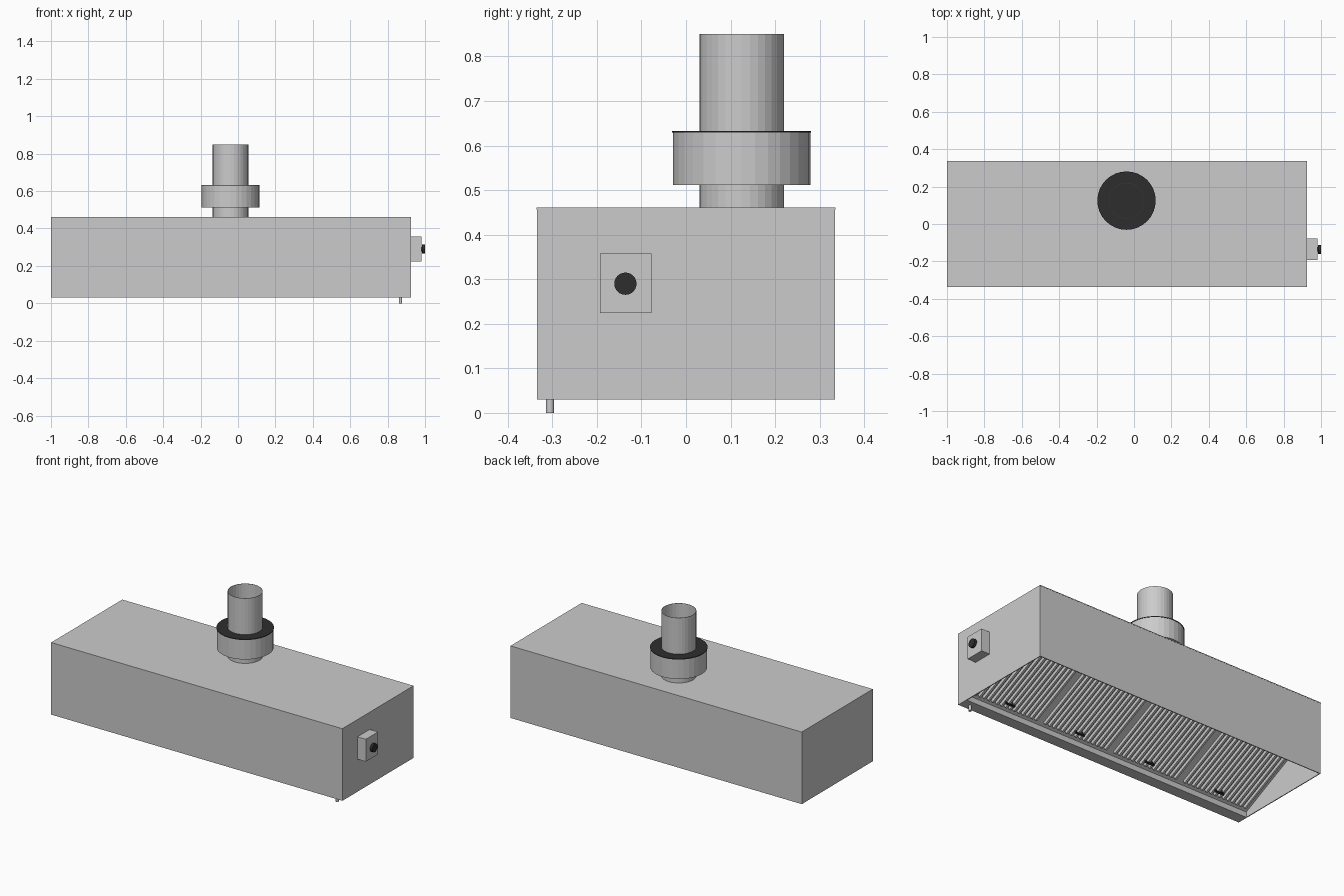
import bpy, bmesh, math
from mathutils import Matrix, Vector

if "Cube" in bpy.data.objects:
    bpy.data.objects.remove(bpy.data.objects["Cube"])


def material(name, value):
    m = bpy.data.materials.new(name)
    m.diffuse_color = (value, value, value, 1)
    m.use_nodes = True
    m.node_tree.nodes["Principled BSDF"].inputs["Base Color"].default_value = m.diffuse_color
    return m


STEEL = material("brushed steel", 0.60)
BLACK = material("black plastic", 0.027)


def finish(name, bm, mat):
    me = bpy.data.meshes.new(name)
    bm.to_mesh(me)
    bm.free()
    me.materials.append(mat)
    ob = bpy.data.objects.new(name, me)
    bpy.context.collection.objects.link(ob)
    return ob


def add_box(bm, lo, hi, transform=Matrix()):
    lo, hi = Vector(lo), Vector(hi)
    m = transform @ Matrix.Translation((lo + hi) / 2) @ Matrix.Diagonal((*(hi - lo), 1))
    bmesh.ops.create_cube(bm, size=1, matrix=m)


def box(name, lo, hi, mat=STEEL, transform=Matrix()):
    bm = bmesh.new()
    add_box(bm, lo, hi, transform)
    return finish(name, bm, mat)


def cylinder(name, start, radius, length, mat=STEEL, axis="Z", sides=32):
    bm = bmesh.new()
    m = Matrix.Translation(start)
    if axis == "X":
        m = m @ Matrix.Rotation(math.pi / 2, 4, "Y")
    m = m @ Matrix.Translation((0, 0, length / 2))
    bmesh.ops.create_cone(bm, cap_ends=True, segments=sides, radius1=radius,
                          radius2=radius, depth=length, matrix=m)
    return finish(name, bm, mat)


def tube(name, centre, z0, z1, outer, inner, mat=STEEL, sides=32):
    bm = bmesh.new()
    rings = []
    for r, z in ((outer, z0), (outer, z1), (inner, z1), (inner, z0)):
        rings.append([bm.verts.new((centre[0] + r * math.cos(math.tau * i / sides),
                                    centre[1] + r * math.sin(math.tau * i / sides), z))
                      for i in range(sides)])
    for k in range(4):
        a, b = rings[k], rings[(k + 1) % 4]
        for i in range(sides):
            j = (i + 1) % sides
            bm.faces.new((a[i], a[j], b[j], b[i]))
    return finish(name, bm, mat)


# Canopy shell, open underneath
X0, X1, Y, Z0, Z1, T = -1.0, 0.925, 0.335, 0.03, 0.457, 0.005
box("front_panel", (X0, -Y, Z0), (X1, -Y + T, Z1))
box("back_panel", (X0, Y - T, Z0), (X1, Y, Z1))
box("left_panel", (X0, -Y + T, Z0), (X0 + T, Y - T, Z1))
box("right_panel", (X1 - T, -Y + T, Z0), (X1, Y - T, Z1))
box("top_panel", (X0, -Y - 0.001, Z1), (X1, Y + 0.001, 0.461))

# Grease gutter along the front and its drain
box("grease_gutter", (X0 + T, -Y + T, Z0), (X1 - T, -0.268, 0.062))
cylinder("drain_pipe", (0.869, -0.305, 0), 0.009, 0.031, sides=16)

# Sloped filter bank: local y runs up the slope, local -z faces the opening
SLOPE = Matrix.Translation((0, -0.268, 0.062)) @ Matrix.Rotation(math.radians(26), 4, "X")
LENGTH = 0.66
box("filter_rack", (X0 + T, 0, 0), (X1 - T, LENGTH, 0.008), transform=SLOPE)

COUNT, BAFFLES, BORDER = 4, 15, 0.018
span = (X1 - X0 - 2 * T) / COUNT
for n in range(COUNT):
    left = X0 + T + n * span
    bm = bmesh.new()
    pitch = (span - 2 * BORDER) / BAFFLES
    for i in range(BAFFLES):
        x = left + BORDER + (i + 0.5) * pitch
        add_box(bm, (x - 0.006, 0.026, -0.020), (x + 0.006, LENGTH - 0.03, 0.001), SLOPE)
    finish(f"filter_baffles_{n + 1}", bm, STEEL)

    # Pull handle: a bar on two short feet
    mid = left + span / 2
    bm = bmesh.new()
    add_box(bm, (mid - 0.03, 0.055, -0.036), (mid + 0.03, 0.065, -0.029), SLOPE)
    for s in (-1, 1):
        add_box(bm, (mid + s * 0.026 - 0.004, 0.055, -0.03),
                (mid + s * 0.026 + 0.004, 0.065, 0.0), SLOPE)
    finish(f"filter_handle_{n + 1}", bm, BLACK)

# Exhaust duct with in-line fan housing
C = (-0.04, 0.125)
cylinder("duct_collar", (*C, 0.46), 0.095, 0.055)
cylinder("fan_housing", (*C, 0.512), 0.154, 0.117)
cylinder("fan_flange", (*C, 0.629), 0.156, 0.004, BLACK)
tube("exhaust_duct", C, 0.632, 0.85, 0.095, 0.0935)

# Control box and knob on the right end
box("control_box", (X1, -0.193, 0.224), (0.98, -0.078, 0.358))
cylinder("knob_stem", (0.979, -0.136, 0.29), 0.012, 0.008, BLACK, "X", 16)
cylinder("knob", (0.985, -0.136, 0.29), 0.025, 0.015, BLACK, "X", 24)
